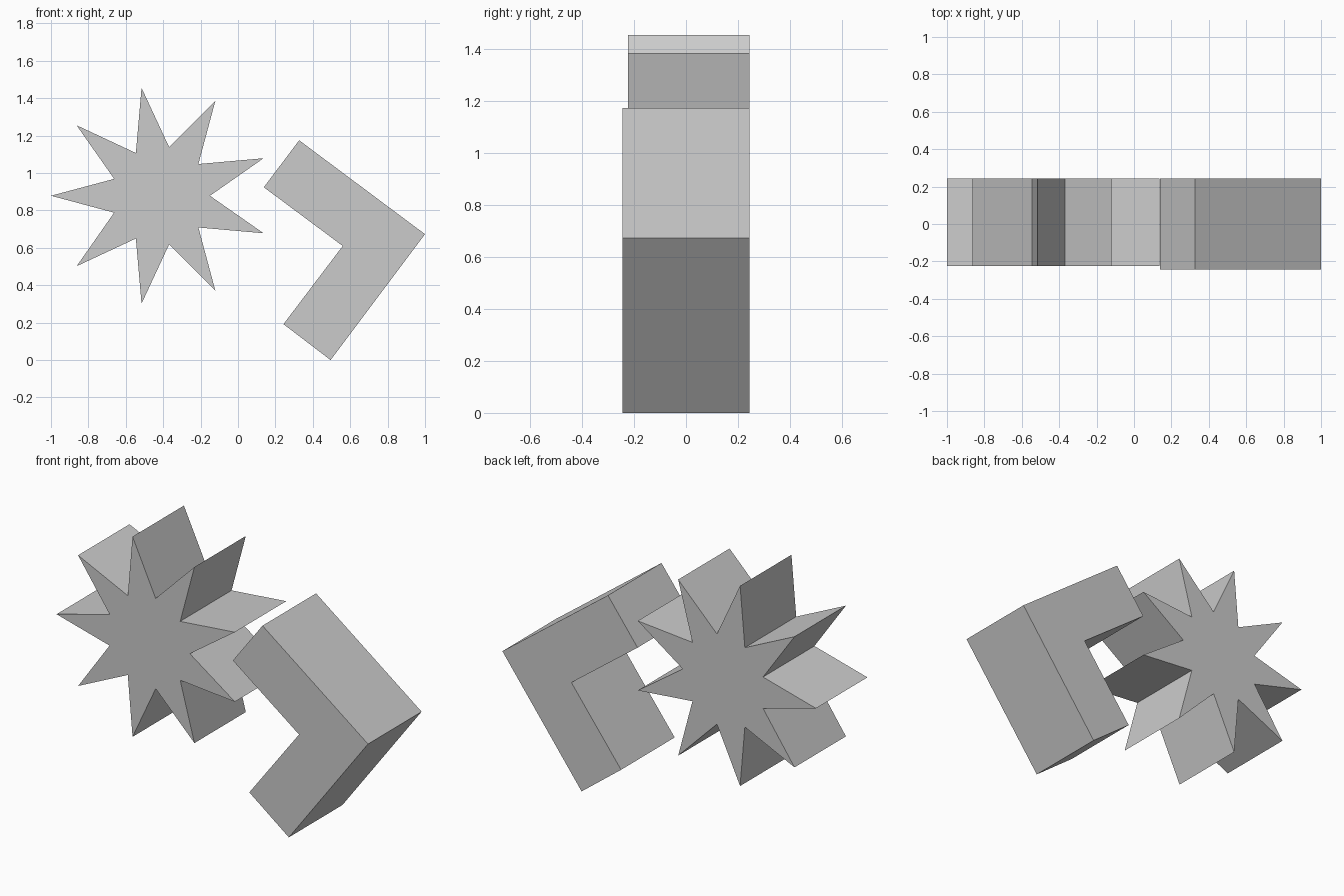
import bpy, bmesh, math

if "Cube" in bpy.data.objects:
    bpy.data.objects.remove(bpy.data.objects["Cube"])


def prism(name, profile, y_front, y_back):
    """Extrude an (x, z) outline from y_front to y_back."""
    bm = bmesh.new()
    face = bm.faces.new([bm.verts.new((x, y_front, z)) for x, z in profile])
    ext = bmesh.ops.extrude_face_region(bm, geom=[face], use_keep_orig=True)
    for v in ext["geom"]:
        if isinstance(v, bmesh.types.BMVert):
            v.co.y = y_back
    bmesh.ops.recalc_face_normals(bm, faces=bm.faces)
    mesh = bpy.data.meshes.new(name)
    bm.to_mesh(mesh)
    bm.free()
    obj = bpy.data.objects.new(name, mesh)
    bpy.context.collection.objects.link(obj)
    return obj


# Nine-pointed star, one tip pointing to -x
star = []
for i in range(18):
    a = math.pi + i * math.pi / 9
    r = 0.586 if i % 2 == 0 else 0.264
    star.append((-0.414 + r * math.cos(a), 0.8785 + r * math.sin(a)))
prism("star", star, -0.224, 0.244)

# Right-angled bracket, its corner pointing to +x
bracket = [(0.327, 1.175), (1.0, 0.673), (0.495, 0.0),
           (0.243, 0.192), (0.56, 0.61), (0.138, 0.924)]
prism("angle_bracket", bracket, -0.244, 0.244)
